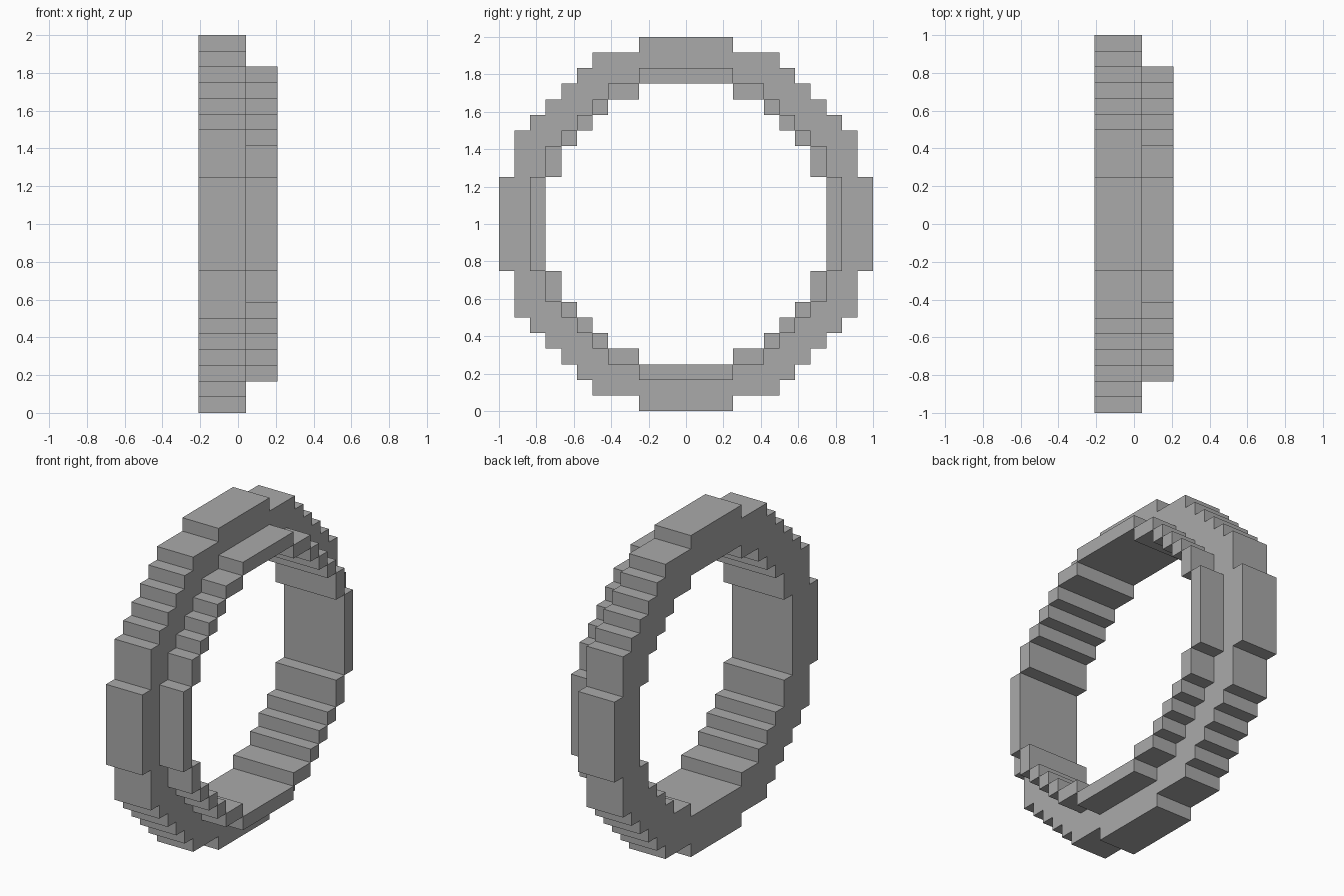
import bpy
import bmesh

cube = bpy.data.objects.get("Cube")
if cube:
    bpy.data.objects.remove(cube, do_unlink=True)

U = 1 / 12  # size of one stair step

grey = bpy.data.materials.new("plain_grey")
grey.use_nodes = True
grey.diffuse_color = (0.4, 0.4, 0.4, 1)
grey.node_tree.nodes["Principled BSDF"].inputs["Base Color"].default_value = (0.4, 0.4, 0.4, 1)

# Outer corners of the stair outlines in one quarter, as (y, z) steps
OUTER = [(3, 12), (6, 11), (7, 10), (8, 9), (9, 8), (10, 7), (11, 6), (12, 3)]
BORE = [(3, 9), (5, 8), (6, 7), (7, 6), (8, 5), (9, 3)]


def staircase(corners):
    """Stair path from the top centre line down to the side centre line."""
    path, last_y = [], 0
    for y, z in corners:
        path += [(last_y, z), (y, z)]
        last_y = y
    return path + [(last_y, 0)]


def quarter_prism(name, outlines, x0, x1):
    """Extrude quarter outlines along x and mirror them across y and z."""
    bm = bmesh.new()
    for outline in outlines:
        rings = [[bm.verts.new((x * U, y * U, z * U)) for y, z in outline] for x in (x0, x1)]
        bm.faces.new(rings[0])
        bm.faces.new(rings[1][::-1])
        for i in range(len(outline)):
            j = (i + 1) % len(outline)
            # leave the mirror planes open
            if any(outline[i][k] == 0 and outline[j][k] == 0 for k in (0, 1)):
                continue
            bm.faces.new((rings[0][j], rings[0][i], rings[1][i], rings[1][j]))
    bmesh.ops.recalc_face_normals(bm, faces=bm.faces)
    mesh = bpy.data.meshes.new(name)
    bm.to_mesh(mesh)
    bm.free()
    mesh.materials.append(grey)
    obj = bpy.data.objects.new(name, mesh)
    obj.location.z = 1
    bpy.context.collection.objects.link(obj)
    mirror = obj.modifiers.new("mirror", 'MIRROR')
    mirror.use_axis = (False, True, True)
    return obj


# Wide stepped ring
quarter_prism("main_ring", [staircase(OUTER) + staircase(BORE)[::-1]], -2.5, 0.5)

# Thin collar of blocks following the bore
blocks, y0, z1 = [], 0, 10
for y1, z0 in BORE + [(10, 0)]:
    blocks.append([(y0, z0), (y1, z0), (y1, z1), (y0, z1)])
    y0, z1 = y1, z0
quarter_prism("inner_collar", blocks, 0.5, 2.5)
